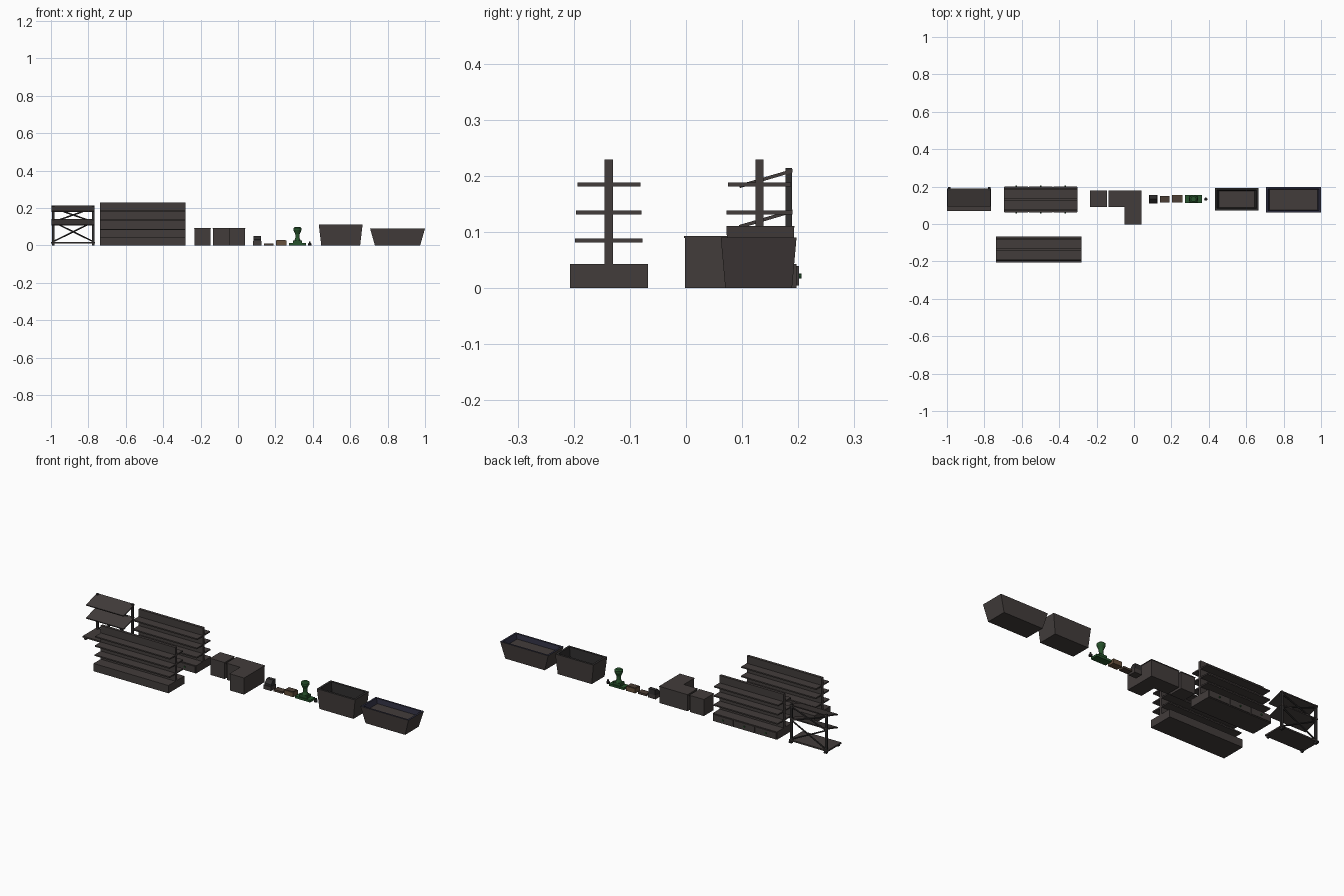
import bpy, bmesh, math
from mathutils import Vector

if "Cube" in bpy.data.objects:
    bpy.data.objects.remove(bpy.data.objects["Cube"])


def mat(name, r, g, b):
    m = bpy.data.materials.new(name)
    m.diffuse_color = (r, g, b, 1)
    m.use_nodes = True
    m.node_tree.nodes["Principled BSDF"].inputs["Base Color"].default_value = m.diffuse_color
    return m


CHAR = mat("charcoal", 0.055, 0.046, 0.044)
METAL = mat("dark metal", 0.03, 0.028, 0.028)
BLUE = mat("dark blue trim", 0.03, 0.03, 0.055)
GREEN = mat("dark green", 0.02, 0.085, 0.025)
BROWN = mat("brown", 0.13, 0.08, 0.045)
DKBROWN = mat("dark brown", 0.07, 0.048, 0.035)


def finish(name, bm, m):
    bmesh.ops.recalc_face_normals(bm, faces=bm.faces)
    me = bpy.data.meshes.new(name)
    bm.to_mesh(me)
    bm.free()
    me.materials.append(m)
    ob = bpy.data.objects.new(name, me)
    bpy.context.collection.objects.link(ob)
    return ob


def box(name, x, y, z, m=CHAR):
    """Box from (min, max) ranges."""
    bm = bmesh.new()
    bmesh.ops.create_cube(bm, size=1)
    for v in bm.verts:
        v.co = [r[0] + (c + 0.5) * (r[1] - r[0]) for c, r in zip(v.co, (x, y, z))]
    return finish(name, bm, m)


def prism(name, pts, axis, lo, hi, m=CHAR):
    """Extrude a closed outline along x or z."""
    def place(p, t):
        return (t, p[0], p[1]) if axis == "x" else (p[0], p[1], t)
    bm = bmesh.new()
    f = bm.faces.new([bm.verts.new(place(p, lo)) for p in pts])
    ext = bmesh.ops.extrude_face_region(bm, geom=[f])["geom"]
    d = Vector(place((0, 0), hi - lo))
    bmesh.ops.translate(bm, vec=d, verts=[g for g in ext if isinstance(g, bmesh.types.BMVert)])
    return finish(name, bm, m)


def rod(name, a, b, r, m=METAL, sides=8):
    a, b = Vector(a), Vector(b)
    bm = bmesh.new()
    bmesh.ops.create_cone(bm, cap_ends=True, segments=sides, radius1=r, radius2=r, depth=(b - a).length)
    q = (b - a).to_track_quat("Z", "Y")
    for v in bm.verts:
        v.co = q @ v.co + (a + b) / 2
    return finish(name, bm, m)


def lathe(name, cx, cy, profile, m, sides=16):
    bm = bmesh.new()
    rings = [[bm.verts.new((cx + r * math.cos(2 * math.pi * i / sides),
                            cy + r * math.sin(2 * math.pi * i / sides), z)) for i in range(sides)]
             for r, z in profile]
    for a, b in zip(rings, rings[1:]):
        for i in range(sides):
            j = (i + 1) % sides
            bm.faces.new((a[i], a[j], b[j], b[i]))
    bm.faces.new(rings[0])
    bm.faces.new(rings[-1])
    return finish(name, bm, m)


def bin_(name, cx, cy, bottom, top, h, wall, floor, rim):
    """Open tapered bin; bottom and top are half sizes."""
    k = floor / h
    mid = [b + (t - b) * k for b, t in zip(bottom, top)]
    levels = [(bottom, 0, 0), (top, 0, h), (top, wall, h), (mid, wall, floor)]
    bm = bmesh.new()
    rings = [[bm.verts.new((cx + sx * (s[0] - w), cy + sy * (s[1] - w), z))
              for sx, sy in ((-1, -1), (1, -1), (1, 1), (-1, 1))] for s, w, z in levels]
    for a, b in zip(rings, rings[1:]):
        for i in range(4):
            j = (i + 1) % 4
            bm.faces.new((a[i], a[j], b[j], b[i]))
    bm.faces.new(rings[0])
    bm.faces.new(rings[-1])
    ob = finish(name, bm, CHAR)
    ob.data.materials.append(rim)
    for p in ob.data.polygons:      # rim and inner walls take the trim colour
        p.material_index = 1 if 4 <= p.index < 12 else 0


def gondola(tag, x, cy, base_half):
    """Two-sided shelf unit."""
    box(tag + "_base", x, (cy - base_half, cy + base_half), (0, 0.043))
    box(tag + "_back_panel", x, (cy - 0.0075, cy + 0.0075), (0.043, 0.229))
    for i, (z, d) in enumerate(((0.081, 0.060), (0.131, 0.0585), (0.181, 0.056))):
        box(f"{tag}_shelf_{i}", x, (cy - d, cy + d), (z, z + 0.007))


# Slanted display rack
L, R = -0.988, -0.774
for i, x in enumerate((L, R)):
    box(f"rack_post_{i}", (x - 0.006, x + 0.006), (0.177, 0.189), (0, 0.214), METAL)
    box(f"rack_front_foot_{i}", (x - 0.006, x + 0.006), (0.074, 0.086), (0, 0.011), METAL)
    rod(f"rack_wheel_{i}", (x - 0.007, 0.191, 0.007), (x + 0.007, 0.191, 0.007), 0.007)
box("rack_bottom_shelf", (-1.0, -0.764), (0.07, 0.19), (0.011, 0.019))
for i, z in enumerate((0.106, 0.178)):
    prism(f"rack_slanted_shelf_{i}", [(0.096, z), (0.19, z + 0.028), (0.19, z + 0.034), (0.094, z + 0.006)],
          "x", -0.996, -0.766)
for i, (a, b) in enumerate(((L, R), (R, L))):
    rod(f"rack_brace_{i}_low", (a, 0.184, 0.02), (b, 0.184, 0.125), 0.004)
    rod(f"rack_brace_{i}_high", (a, 0.184, 0.125), (b, 0.184, 0.2), 0.004)

# Shelf units: front plain, rear with drawers
gondola("front_gondola", (-0.739, -0.281), -0.1375, 0.0695)
gondola("rear_gondola", (-0.695, -0.302), 0.131, 0.066)
for side in (-1, 1):
    y0 = 0.131 + side * 0.066
    y1 = y0 + side * 0.004
    for i in range(3):
        cx = -0.4985 + (i - 1) * 0.131
        box(f"drawer_front_{side}_{i}", (cx - 0.062, cx + 0.062), sorted((y0, y1)), (0.004, 0.039))
        rod(f"drawer_knob_{side}_{i}", (cx, y1, 0.021), (cx, y1 + side * 0.005, 0.021), 0.0045, GREEN)

# Counters with thin overhanging tops
box("small_counter_body", (-0.233, -0.147), (0.093, 0.177), (0, 0.089))
box("small_counter_top", (-0.235, -0.145), (0.09, 0.179), (0.089, 0.093))


def ell(o):
    return [(-0.135 + o, 0.09 + o), (-0.05 + o, 0.09 + o), (-0.05 + o, -0.004 + o),
            (0.04 - o, -0.004 + o), (0.04 - o, 0.179 - o), (-0.135 + o, 0.179 - o)]


prism("corner_counter_body", ell(0.002), "z", 0, 0.089)
prism("corner_counter_top", ell(0), "z", 0.089, 0.093)

# Cash register
box("register_base", (0.079, 0.125), (0.11, 0.154), (0, 0.022), CHAR)
prism("register_head", [(0.114, 0.022), (0.154, 0.022), (0.154, 0.05), (0.134, 0.05), (0.114, 0.032)],
      "x", 0.082, 0.122, METAL)

# Low tray and crate
box("low_tray", (0.138, 0.19), (0.115, 0.15), (0, 0.011), DKBROWN)
box("crate_body", (0.203, 0.258), (0.114, 0.154), (0, 0.025), BROWN)
box("crate_lid", (0.206, 0.255), (0.117, 0.151), (0.025, 0.028), DKBROWN)

# Grinder: base, neck and flared hopper
box("grinder_base", (0.272, 0.364), (0.111, 0.155), (0, 0.012), GREEN)
box("grinder_body", (0.295, 0.341), (0.116, 0.15), (0.012, 0.027), GREEN)
lathe("grinder_hopper", 0.318, 0.133,
      [(0.017, 0.027), (0.011, 0.04), (0.012, 0.06), (0.022, 0.082), (0.022, 0.092), (0.014, 0.098)], GREEN)

# Small weight
lathe("weight", 0.384, 0.133, [(0.009, 0), (0.009, 0.01), (0.004, 0.013), (0.005, 0.02)], METAL, 10)

# Open tapered bins
bin_("deep_bin", 0.549, 0.1325, (0.104, 0.056), (0.117, 0.0605), 0.11, 0.012, 0.03, METAL)
bin_("shallow_bin", 0.853, 0.1295, (0.121, 0.0595), (0.147, 0.0675), 0.09, 0.01, 0.062, BLUE)
